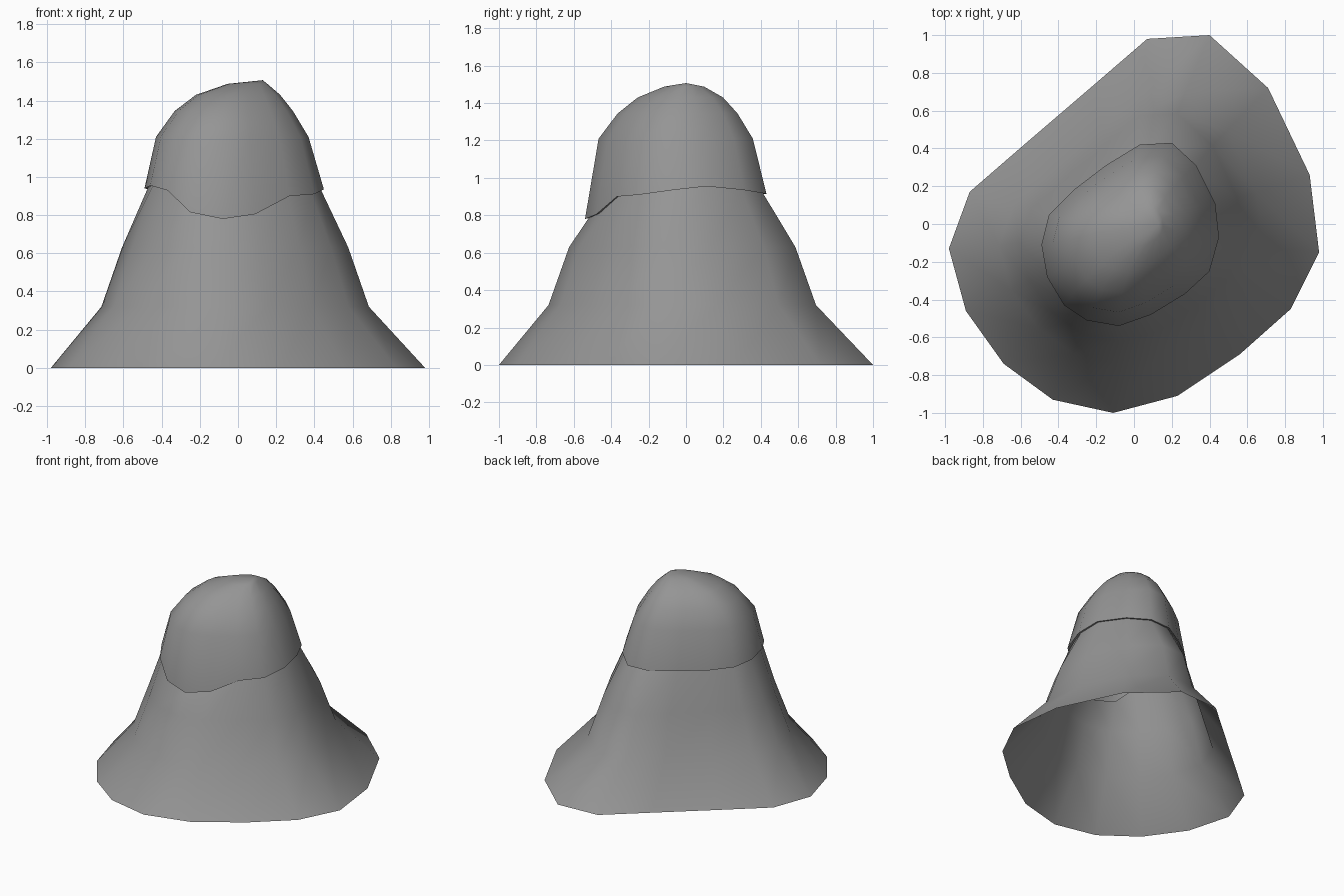
import bpy
import math

cube = bpy.data.objects.get("Cube")
if cube:
    bpy.data.objects.remove(cube, do_unlink=True)

grey = bpy.data.materials.new("stone_grey")
grey.use_nodes = True
COLOUR = (0.3, 0.3, 0.3, 1)
grey.diffuse_color = COLOUR
grey.node_tree.nodes["Principled BSDF"].inputs["Base Color"].default_value = COLOUR

# Outline of the flared foot, clockwise from the back
FOOT = [(.07, .98), (.40, 1), (.71, .72), (.93, .26), (.98, -.15), (.83, -.45),
        (.56, -.69), (.23, -.91), (-.11, -1), (-.43, -.93), (-.69, -.74),
        (-.89, -.46), (-.98, -.13), (-.87, .17), (-.57, .43), (-.22, .73)]
# Wavy lower edge of the cap
RIM = [(.03, .42, .915), (.20, .43, .915), (.33, .31, .935), (.43, .11, .955),
       (.45, -.07, .935), (.40, -.25, .91), (.27, -.37, .90), (.09, -.48, .805),
       (-.08, -.54, .78), (-.25, -.51, .815), (-.37, -.43, .93), (-.46, -.28, .955),
       (-.49, -.11, .94), (-.45, .05, .93), (-.32, .18, .92), (-.15, .31, .92)]
RIM_X, RIM_Y = -.02, -.055


def foot_ring(scale, z, dx=0, dy=0):
    return [(x * scale + dx, y * scale + dy, z) for x, y in FOOT]


def rim_ring(scale, z=None, cx=RIM_X, cy=RIM_Y, drop=0):
    return [((x - RIM_X) * scale + cx, (y - RIM_Y) * scale + cy,
             (rz if z is None else z) + drop) for x, y, rz in RIM]


def loft(name, rings, apex=None):
    """Skin a stack of rings, bottom first, with an optional closing point."""
    n = len(rings[0])
    verts = [v for ring in rings for v in ring]
    faces = []
    for r in range(len(rings) - 1):
        for i in range(n):
            j = (i + 1) % n
            # clockwise outline, so wind the faces to point outward
            faces.append((r * n + j, r * n + i, (r + 1) * n + i, (r + 1) * n + j))
    if apex:
        top = (len(rings) - 1) * n
        verts.append(apex)
        faces += [(top + (i + 1) % n, top + i, len(verts) - 1) for i in range(n)]
    mesh = bpy.data.meshes.new(name)
    mesh.from_pydata(verts, [], faces)
    mesh.materials.append(grey)
    obj = bpy.data.objects.new(name, mesh)
    bpy.context.collection.objects.link(obj)
    bpy.ops.object.select_all(action='DESELECT')
    obj.select_set(True)
    bpy.context.view_layer.objects.active = obj
    bpy.ops.object.shade_smooth_by_angle(angle=math.radians(70))
    return obj


# Open flared body, tucked under the cap
loft("flared_body", [
    foot_ring(1, 0),
    foot_ring(.715, .32, -.015, -.02),
    foot_ring(.605, .63, -.015, -.02),
    rim_ring(.96, drop=.005),
])

# Rounded cap with a thin lip folded under, leaning to a peak
loft("rounded_cap", [
    rim_ring(.96, drop=.005),
    rim_ring(1),
    rim_ring(.85, 1.21, -.03, -.055),
    rim_ring(.66, 1.345, -.022, -.045),
    rim_ring(.47, 1.43, 0, -.03),
    rim_ring(.22, 1.488, .05, -.01),
], apex=(.13, 0, 1.507))
